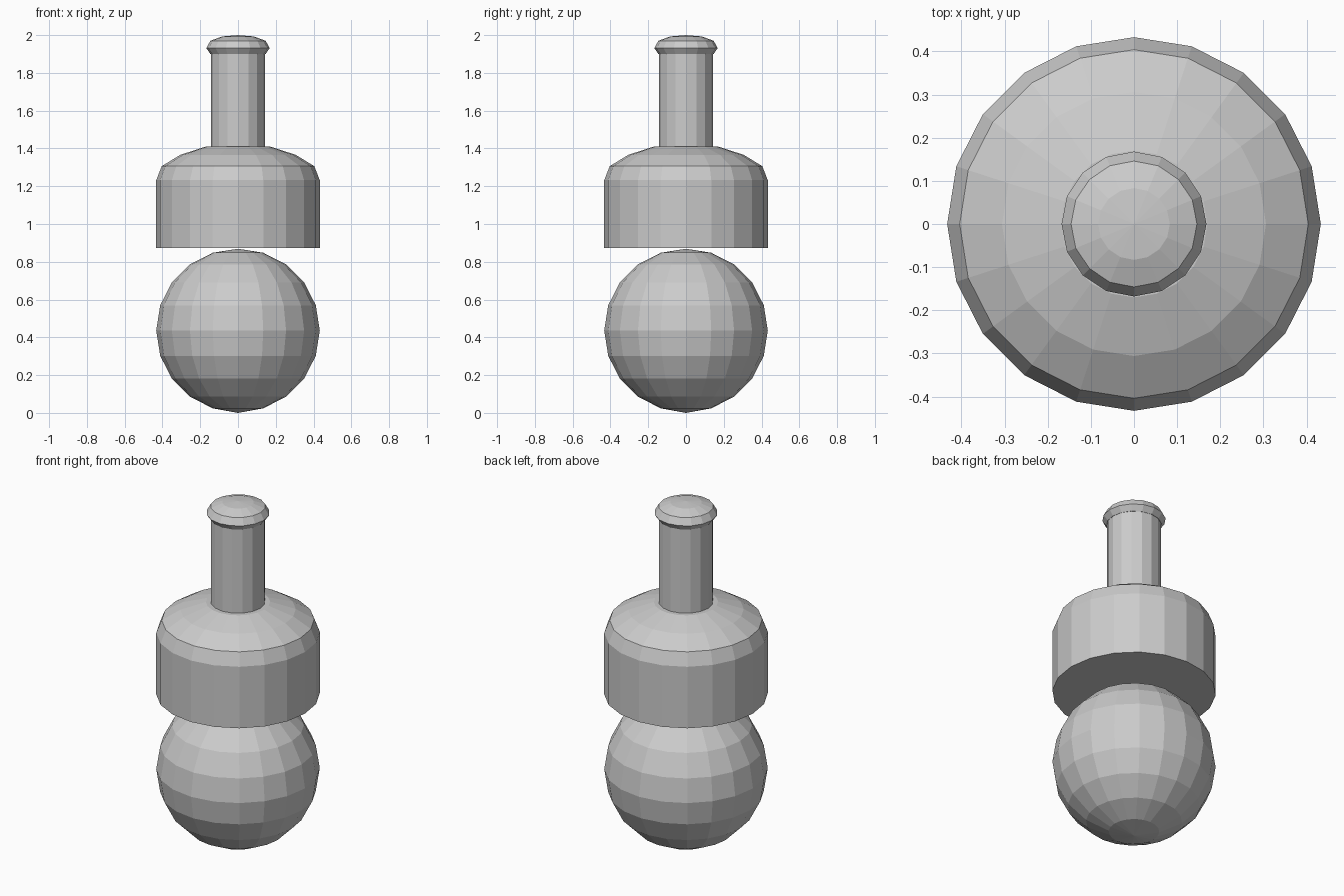
import bpy, bmesh
from math import sin, cos, tau

if "Cube" in bpy.data.objects:
    bpy.data.objects.remove(bpy.data.objects["Cube"])


def lathe(name, profile, sides):
    """Spin (radius, z) points, bottom to top, into a flat-shaded closed solid."""
    bm = bmesh.new()
    rings = []
    for r, z in profile:
        if r == 0:
            rings.append([bm.verts.new((0, 0, z))] * sides)
        else:
            rings.append([bm.verts.new((r * cos(tau * i / sides), r * sin(tau * i / sides), z))
                          for i in range(sides)])
    for low, high in zip(rings, rings[1:]):
        for i in range(sides):
            j = (i + 1) % sides
            corners = dict.fromkeys((low[i], low[j], high[j], high[i]))
            bm.faces.new(list(corners))
    # Flat caps on open ends
    if profile[0][0] > 0:
        bm.faces.new(rings[0][::-1])
    if profile[-1][0] > 0:
        bm.faces.new(rings[-1])
    mesh = bpy.data.meshes.new(name)
    bm.to_mesh(mesh)
    bm.free()
    obj = bpy.data.objects.new(name, mesh)
    bpy.context.collection.objects.link(obj)
    return obj


# Ball at the base
bpy.ops.mesh.primitive_uv_sphere_add(segments=20, ring_count=10, radius=0.433,
                                     location=(0, 0, 0.436))
bpy.context.object.name = "base_ball"
for v in bpy.context.object.data.vertices:
    if v.co.z < -0.432:
        v.co.z = -0.436  # lowest point rests on the floor

# Drum with a rounded shoulder
lathe("shouldered_drum", [(0.433, 0.873), (0.433, 1.232), (0.404, 1.306),
                          (0.306, 1.366), (0.17, 1.41)], 20)

# Neck
lathe("neck", [(0.144, 1.405), (0.144, 1.9)], 16)

# Flared cap on the neck
lathe("neck_cap", [(0.146, 1.9), (0.168, 1.931), (0.146, 1.97),
                   (0.083, 1.993), (0, 2.0)], 16)
